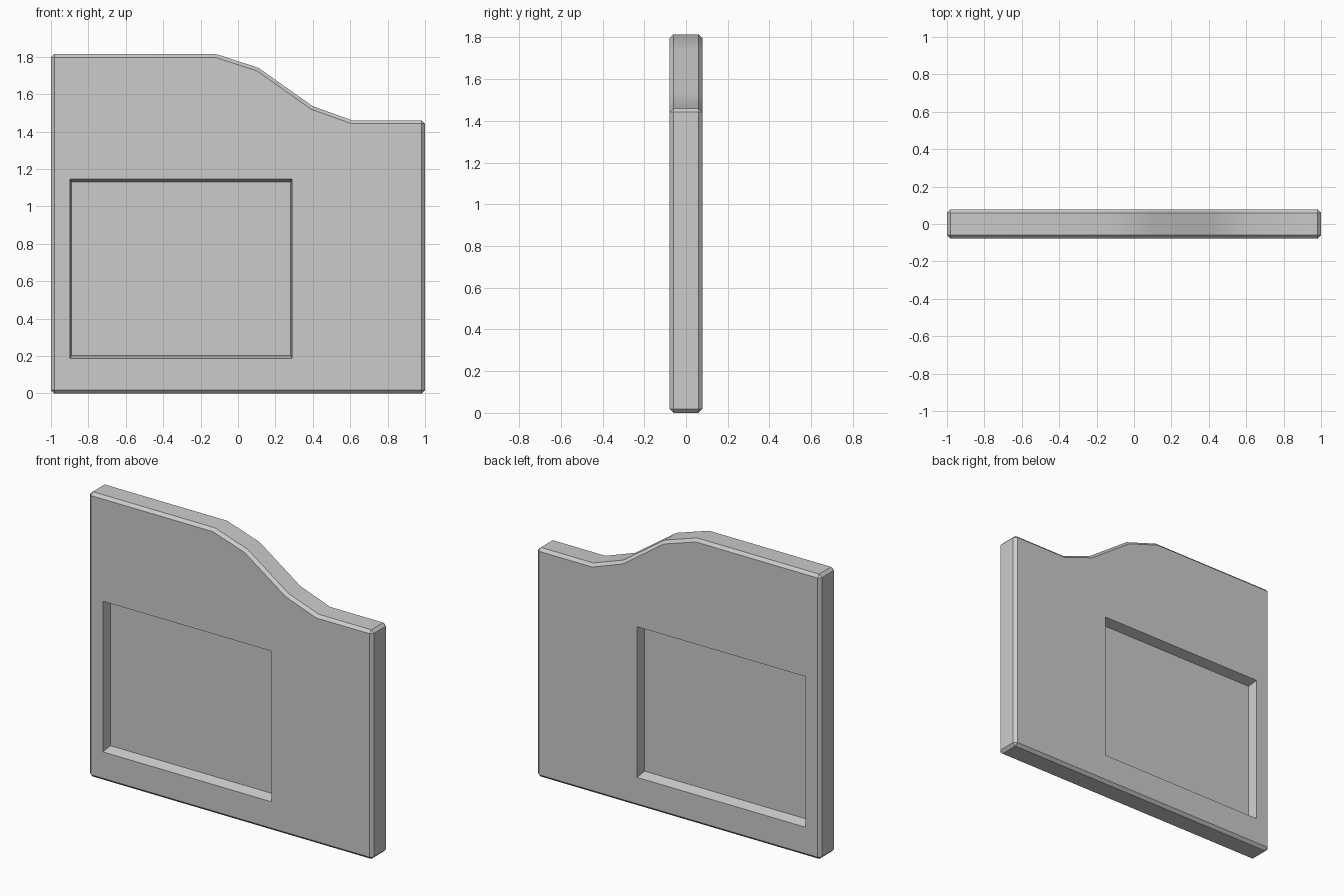
import bpy
import bmesh

if "Cube" in bpy.data.objects:
    bpy.data.objects.remove(bpy.data.objects["Cube"])

grey = bpy.data.materials.new("plain grey")
grey.diffuse_color = (0.6, 0.6, 0.6, 1)
grey.use_nodes = True
grey.node_tree.nodes["Principled BSDF"].inputs["Base Color"].default_value = grey.diffuse_color

HALF = 0.078          # half thickness of the panel
BEVEL = 0.018
DEPTH = 0.065         # depth of each recess


def to_object(name, bm):
    bmesh.ops.recalc_face_normals(bm, faces=bm.faces[:])
    mesh = bpy.data.meshes.new(name)
    bm.to_mesh(mesh)
    bm.free()
    mesh.materials.append(grey)
    obj = bpy.data.objects.new(name, mesh)
    bpy.context.collection.objects.link(obj)
    return obj


# Panel: stepped outline, extruded and chamfered
outline = [(-1, 0), (1, 0), (1, 1.46), (0.61, 1.46), (0.4, 1.535),
           (0.11, 1.74), (-0.12, 1.815), (-1, 1.815)]
bm = bmesh.new()
face = bm.faces.new([bm.verts.new((x, -HALF, z)) for x, z in outline])
ext = bmesh.ops.extrude_face_region(bm, geom=[face])
for v in ext["geom"]:
    if isinstance(v, bmesh.types.BMVert):
        v.co.y = HALF
bmesh.ops.recalc_face_normals(bm, faces=bm.faces[:])
sharp = [e for e in bm.edges if e.calc_face_angle() > 0.8]
bmesh.ops.bevel(bm, geom=sharp, offset=BEVEL, segments=1, affect='EDGES')
panel = to_object("side_panel", bm)


# Recess cutters: tapered blocks sunk into the front and the back
def recess_cutter(side):
    bm = bmesh.new()
    rings = []
    # (left, right, bottom, top) at the floor, and outside the surface
    for y, (l, r, b, t) in ((HALF - DEPTH, (-0.89, 0.282, 0.203, 1.13)),
                            (HALF, (-0.898, 0.29, 0.186, 1.146)),
                            (HALF + 0.05, (-0.898, 0.29, 0.186, 1.146))):
        rings.append([bm.verts.new((x, side * y, z))
                      for x, z in ((l, b), (r, b), (r, t), (l, t))])
    for a, c in zip(rings, rings[1:]):
        for i in range(4):
            j = (i + 1) % 4
            bm.faces.new((a[i], a[j], c[j], c[i]))
    bm.faces.new(rings[0])
    bm.faces.new(rings[-1])
    cutter = to_object("recess_cutter", bm)
    cutter.hide_render = True
    return cutter


bpy.context.view_layer.objects.active = panel
panel.select_set(True)
for side in (-1, 1):
    cutter = recess_cutter(side)
    mod = panel.modifiers.new("recess", 'BOOLEAN')
    mod.operation = 'DIFFERENCE'
    mod.solver = 'EXACT'
    mod.object = cutter
    bpy.ops.object.modifier_apply(modifier=mod.name)
    bpy.data.objects.remove(cutter)

# Smooth the curved top, keep chamfers crisp
bpy.ops.object.shade_smooth_by_angle(angle=0.52)
